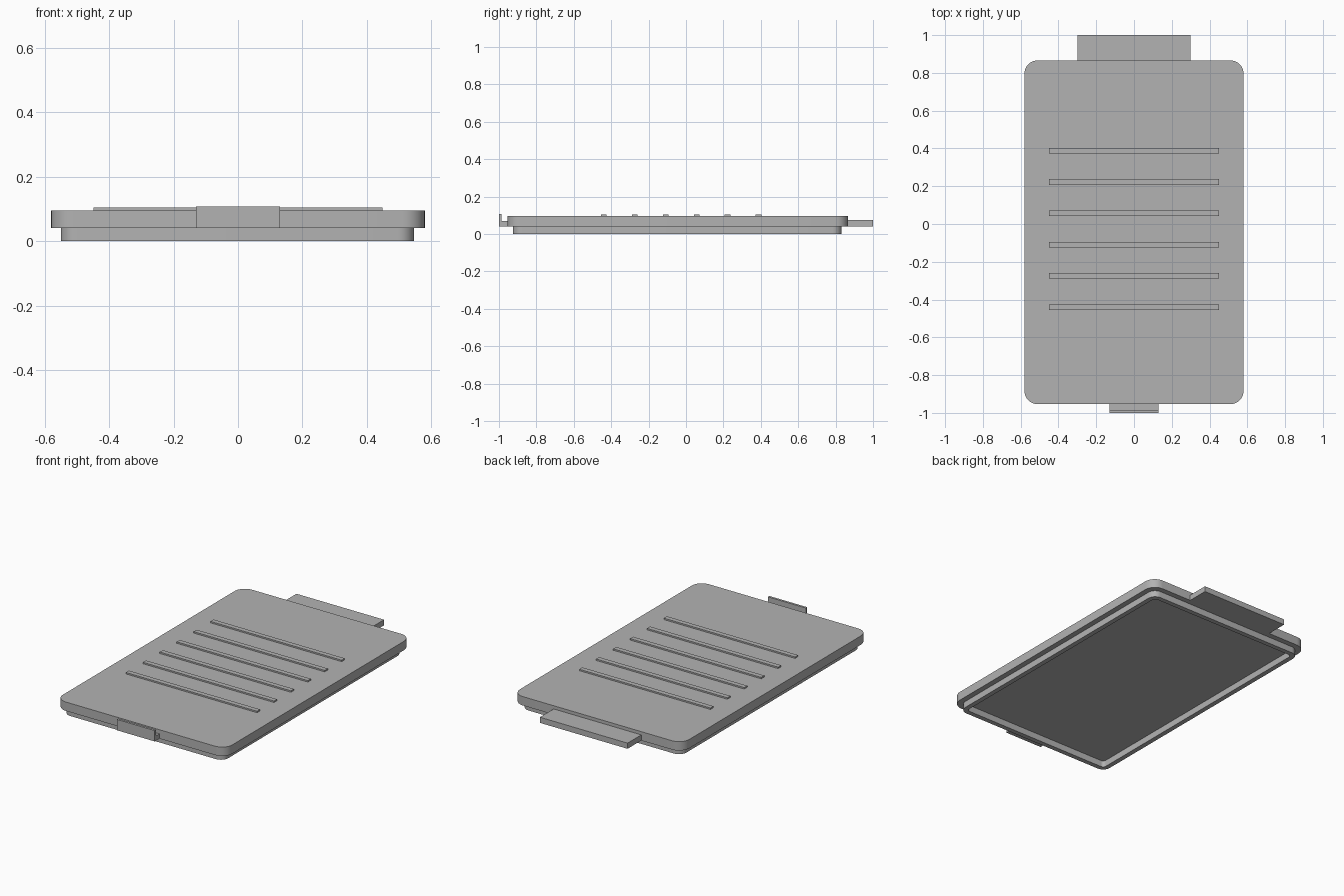
import bpy, bmesh, math

cube = bpy.data.objects.get("Cube")
if cube:
    bpy.data.objects.remove(cube, do_unlink=True)

GREY = (0.45, 0.45, 0.45, 1)
grey = bpy.data.materials.new("matte grey plastic")
grey.use_nodes = True
grey.diffuse_color = GREY
grey.node_tree.nodes["Principled BSDF"].inputs["Base Color"].default_value = GREY


def finish(name, bm):
    bmesh.ops.recalc_face_normals(bm, faces=bm.faces)
    mesh = bpy.data.meshes.new(name)
    bm.to_mesh(mesh)
    bm.free()
    mesh.materials.append(grey)
    obj = bpy.data.objects.new(name, mesh)
    bpy.context.collection.objects.link(obj)
    return obj


def smooth(obj):
    bpy.ops.object.select_all(action="DESELECT")
    obj.select_set(True)
    bpy.context.view_layer.objects.active = obj
    bpy.ops.object.shade_smooth_by_angle(angle=math.radians(30))


def box(name, x0, x1, y0, y1, z0, z1):
    bm = bmesh.new()
    bmesh.ops.create_cube(bm, size=1)
    for v in bm.verts:
        v.co = (x0 + (v.co.x + 0.5) * (x1 - x0),
                y0 + (v.co.y + 0.5) * (y1 - y0),
                z0 + (v.co.z + 0.5) * (z1 - z0))
    return finish(name, bm)


def outline(x0, x1, y0, y1, r, steps=8):
    """Counter-clockwise rounded rectangle."""
    corners = ((x1 - r, y1 - r), (x0 + r, y1 - r), (x0 + r, y0 + r), (x1 - r, y0 + r))
    points = []
    for i, (cx, cy) in enumerate(corners):
        for k in range(steps + 1):
            a = math.pi / 2 * (i + k / steps)
            points.append((cx + r * math.cos(a), cy + r * math.sin(a)))
    return points


def loop(bm, points, z):
    return [bm.verts.new((x, y, z)) for x, y in points]


def bridge(bm, a, b):
    for i in range(len(a)):
        j = (i + 1) % len(a)
        bm.faces.new((a[i], a[j], b[j], b[i]))


# Rounded cover plate
BACK, FRONT, BASE, TOP = 0.866, -0.954, 0.04, 0.095
bm = bmesh.new()
shape = outline(-0.58, 0.58, FRONT, BACK, 0.07)
low, high = loop(bm, shape, BASE), loop(bm, shape, TOP)
bridge(bm, low, high)
bm.faces.new(low)
bm.faces.new(high)
smooth(finish("cover_plate", bm))

# Hollow rim under the plate
bm = bmesh.new()
W = 0.03
outer = outline(-0.55, 0.546, -0.925, 0.832, 0.05)
inner = outline(-0.55 + W, 0.546 - W, -0.925 + W, 0.832 - W, 0.02)
rings = [loop(bm, outer, BASE), loop(bm, outer, 0), loop(bm, inner, 0), loop(bm, inner, BASE)]
for i in range(4):
    bridge(bm, rings[i], rings[(i + 1) % 4])
smooth(finish("underside_rim", bm))

# Grip ribs across the top
for i in range(6):
    y = -0.44 + 0.1655 * i
    box(f"grip_rib_{i + 1}", -0.449, 0.449, y - 0.015, y + 0.015, TOP, 0.104)

# Wide tab at the back
box("back_tab", -0.3, 0.3, BACK, 1, BASE, 0.075)

# L-shaped latch at the front, swept across x
bm = bmesh.new()
profile = ((FRONT, BASE), (-1, BASE), (-1, 0.107), (-0.986, 0.107), (-0.986, 0.07), (FRONT, 0.07))
sides = [[bm.verts.new((x, y, z)) for y, z in profile] for x in (-0.13, 0.13)]
bridge(bm, *sides)
for side in sides:
    bm.faces.new(side)
finish("front_latch", bm)
